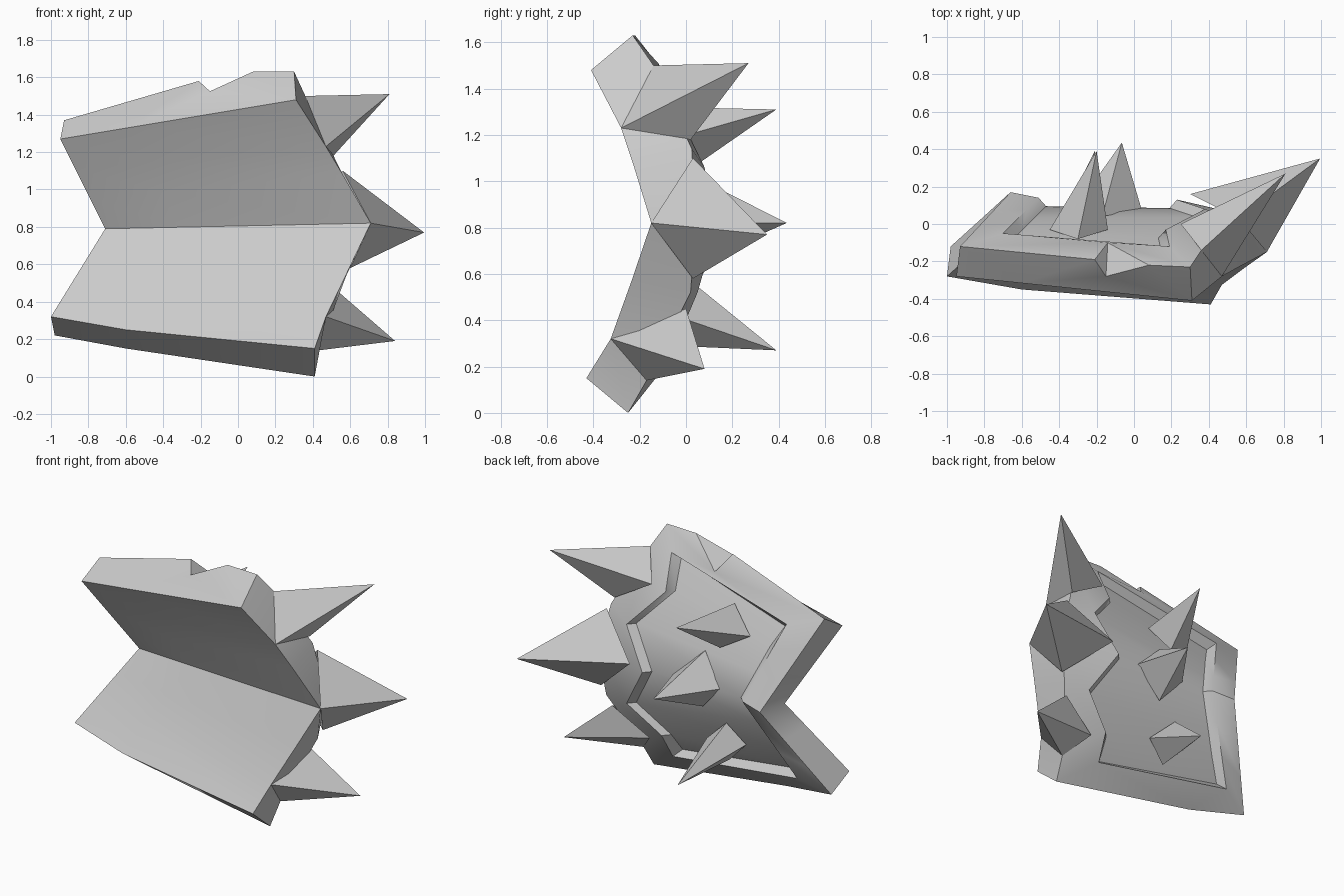
import bpy, bmesh
from mathutils import Vector as V

if "Cube" in bpy.data.objects:
    bpy.data.objects.remove(bpy.data.objects["Cube"])

steel = bpy.data.materials.new("grey_metal")
steel.diffuse_color = (0.6, 0.6, 0.6, 1)
steel.use_nodes = True
steel.node_tree.nodes["Principled BSDF"].inputs["Base Color"].default_value = steel.diffuse_color


def finish(bm, name, angle):
    bmesh.ops.remove_doubles(bm, verts=bm.verts, dist=0.0001)
    bmesh.ops.recalc_face_normals(bm, faces=bm.faces)
    me = bpy.data.meshes.new(name)
    bm.to_mesh(me)
    bm.free()
    ob = bpy.data.objects.new(name, me)
    bpy.context.collection.objects.link(ob)
    me.materials.append(steel)
    bpy.ops.object.select_all(action='DESELECT')
    ob.select_set(True)
    bpy.context.view_layer.objects.active = ob
    bpy.ops.object.shade_smooth_by_angle(angle=angle)
    return ob


def left_edge(top, mid, low):
    """Seven points along a chevron shaped edge."""
    t, m, l = V(top), V(mid), V(low)
    return [t.lerp(m, i / 3) for i in range(3)] + [m.lerp(l, i / 3) for i in range(4)]


# Edges of the plate, each listed from top to bottom
front_l = left_edge((-.95, -.28, 1.27), (-.71, -.02, .79), (-1, -.28, .32))
front_r = [V(p) for p in ((.31, -.41, 1.48), (.47, -.28, 1.23), (.56, -.23, 1.08),
           (.71, -.15, .82), (.59, -.235, .57), (.47, -.325, .32), (.41, -.43, .15))]
back_l = left_edge((-.93, -.12, 1.37), (-.66, .17, .79), (-.98, -.12, .22))
back_r = [V(p) for p in ((.30, -.23, 1.63), (.36, -.14, 1.50), (.53, .025, 1.14),
          (.62, .04, .82), (.57, .02, .52), (.43, -.17, .14), (.41, -.25, 0))]
rim_l = left_edge((-.70, -.05, 1.30), (-.51, .14, .81), (-.78, -.05, .30))
rim_r = [V(p) for p in ((.19, -.12, 1.51), (.17, -.03, 1.29), (.38, .08, 1.06),
         (.23, .13, .80), (.40, .05, .52), (.20, -.03, .33), (.18, -.12, .163))]


def sink(points, dx):
    """Recessed copy of a rim edge."""
    dz = [-.04, 0, 0, 0, 0, 0, .04]
    return [p + V((dx, -.045, z)) for p, z in zip(points, dz)]


panel_l, panel_r = sink(rim_l, .04), sink(rim_r, -.04)

bm = bmesh.new()


def face(*pts):
    bm.faces.new([bm.verts.new(p) for p in pts])


# Front skin with a slight bend in the lower edge
front_c = [a.lerp(b, .28) for a, b in zip(front_l, front_r)]
front_c[6] = V((-.6, -.35, .25))
back_c = V((-.6, -.19, .15))
strips = [(front_l, front_c), (front_c, front_r), (front_r, back_r), (back_r, rim_r),
          (rim_r, panel_r), (panel_r, panel_l), (panel_l, rim_l), (rim_l, back_l),
          (back_l, front_l)]
for a, b in strips:
    for i in range(6):
        face(a[i], b[i], b[i + 1], a[i + 1])

# Top wall and rim with a chipped notch
chip_a, chip_b = V((-.21, -.19, 1.58)), V((.08, -.22, 1.63))
chip_in, chip_low = V((-.15, -.28, 1.525)), V((-.14, -.10, 1.478))
face(front_l[0], front_c[0], chip_in, chip_a, back_l[0])
face(front_c[0], front_r[0], chip_in)
face(front_r[0], back_r[0], chip_b, chip_in)
face(chip_a, chip_in, chip_low)
face(chip_b, chip_low, chip_in)
face(back_l[0], chip_a, chip_low, rim_l[0])
face(chip_low, rim_r[0], rim_l[0])
face(chip_low, chip_b, back_r[0], rim_r[0])
face(rim_l[0], rim_r[0], panel_r[0], panel_l[0])

# Bottom wall and rim
face(front_l[6], front_c[6], back_c, back_l[6])
face(front_c[6], front_r[6], back_r[6], back_c)
face(back_l[6], back_c, rim_l[6])
face(back_c, back_r[6], rim_r[6], rim_l[6])
face(rim_l[6], rim_r[6], panel_r[6], panel_l[6])
finish(bm, "armour_plate", 0.72)


def spike(name, tip, *base):
    global bm
    bm = bmesh.new()
    for i in range(4):
        face(base[i], base[(i + 1) % 4], tip)
    face(*base)
    finish(bm, name, 0.6)


# Spikes along the jagged side
spike("side_spike_top", (.81, .27, 1.51), (.36, -.14, 1.50), (.47, -.28, 1.23),
      (.51, .02, 1.18), (.25, 0, 1.33))
spike("side_spike_middle", (.995, .35, .77), (.56, .03, 1.10), (.71, -.15, .82),
      (.60, .03, .58), (.30, .16, .85))
spike("side_spike_bottom", (.84, .08, .19), (.54, 0, .45), (.47, -.325, .32),
      (.43, -.17, .14), (.30, -.05, .28))

# Spikes on the recessed back panel
spike("back_spike_top", (-.20, .39, 1.31), (-.30, -.08, 1.32), (-.45, -.03, 1.16),
      (-.27, .03, 1.06), (-.14, -.03, 1.19))
spike("back_spike_middle", (-.065, .435, .82), (-.17, .04, 1.02), (-.31, .09, .82),
      (-.16, .05, .65), (.04, .08, .82))
spike("back_spike_bottom", (-.21, .39, .27), (-.31, .02, .57), (-.42, -.03, .435),
      (-.28, -.06, .29), (-.14, -.02, .41))
